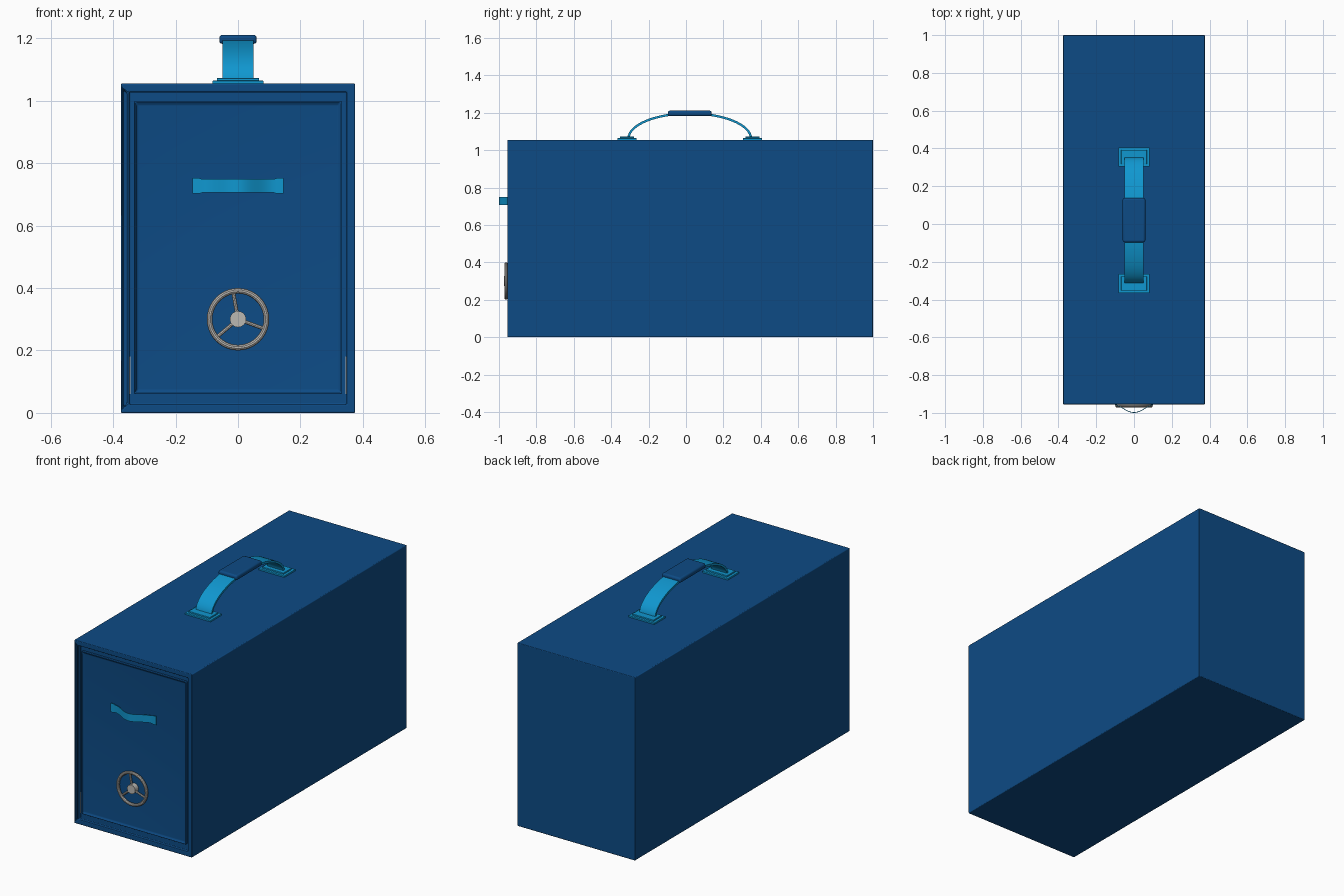
import bpy, bmesh
from math import sin, cos, pi, radians
from mathutils import Vector, Matrix

old = bpy.data.objects.get("Cube")
if old:
    bpy.data.objects.remove(old, do_unlink=True)


def material(name, rgb):
    m = bpy.data.materials.new(name)
    m.use_nodes = True
    m.diffuse_color = (*rgb, 1)
    m.node_tree.nodes["Principled BSDF"].inputs["Base Color"].default_value = (*rgb, 1)
    return m


NAVY = material("dark blue", (0.004, 0.07, 0.235))
CYAN = material("bright blue", (0.005, 0.31, 0.63))
SILVER = material("silver", (0.50, 0.48, 0.45))


def finish(name, bm, mat, bevel=0, segments=3):
    bmesh.ops.recalc_face_normals(bm, faces=bm.faces[:])
    me = bpy.data.meshes.new(name)
    bm.to_mesh(me)
    bm.free()
    me.materials.append(mat)
    ob = bpy.data.objects.new(name, me)
    bpy.context.collection.objects.link(ob)
    if bevel:
        mod = ob.modifiers.new("rounded edges", "BEVEL")
        mod.width, mod.segments = bevel, segments
    bpy.ops.object.select_all(action="DESELECT")
    bpy.context.view_layer.objects.active = ob
    ob.select_set(True)
    bpy.ops.object.shade_smooth_by_angle(angle=radians(35))
    return ob


def block(lo, hi):
    bm = bmesh.new()
    bmesh.ops.create_cube(bm, size=1)
    lo, hi = Vector(lo), Vector(hi)
    for v in bm.verts:
        v.co = (lo + hi) / 2 + v.co * (hi - lo)
    return bm


def box(name, lo, hi, mat, bevel=0):
    return finish(name, block(lo, hi), mat, bevel)


def inset_front(bm, width, push):
    """Inset the face turned to the front and slide it along y."""
    face = min(bm.faces, key=lambda f: f.calc_center_median().y)
    bmesh.ops.inset_region(bm, faces=[face], thickness=width, use_even_offset=True)
    for v in face.verts:
        v.co.y += push


def ribbon(name, path, normals, across, widths, thick, mat):
    """Flat strip along a path; across is the direction of its width."""
    bm = bmesh.new()
    rings = []
    for p, n, w in zip(path, normals, widths):
        rings.append([bm.verts.new(p + across * s * w / 2 + n * d * thick)
                      for s, d in ((-1, 0), (1, 0), (1, 1), (-1, 1))])
    for a, b in zip(rings, rings[1:]):
        for i in range(4):
            j = (i + 1) % 4
            bm.faces.new((a[i], a[j], b[j], b[i]))
    bm.faces.new(rings[0])
    bm.faces.new(rings[-1])
    return finish(name, bm, mat)


def cylinder(name, start, end, radius, mat, sides=16):
    a, b = Vector(start), Vector(end)
    bm = bmesh.new()
    turn = (b - a).to_track_quat("Z", "Y").to_matrix().to_4x4()
    bmesh.ops.create_cone(bm, cap_ends=True, segments=sides, radius1=radius, radius2=radius,
                          depth=(b - a).length, matrix=Matrix.Translation((a + b) / 2) @ turn)
    return finish(name, bm, mat)


# Case with a stepped opening at the front
case = block((-0.375, -0.955, 0), (0.375, 1, 1.055))
inset_front(case, 0.027, 0)
inset_front(case, 0.0, 0.02)
inset_front(case, 0.008, 0)
inset_front(case, 0.0, 0.03)
finish("case", case, NAVY, 0.008)

# Door with a framed, sunken panel
door = block((-0.332, -0.95, 0.062), (0.332, -0.9, 0.998))
inset_front(door, 0.012, 0.008)
inset_front(door, 0.006, -0.004)
finish("door", door, NAVY, 0.003)

# Pale seal seen in the gap around the lower door
box("bottom_seal", (-0.33, -0.93, 0.052), (0.33, -0.9, 0.061), SILVER)
for side, label in ((1, "left"), (-1, "right")):
    x = sorted((side * 0.344, side * 0.347))
    box(label + "_seal", (x[0], -0.939, 0.06), (x[1], -0.93, 0.18), SILVER)

# Bowed pull on the door
xs = [-0.145 + 0.29 * i / 28 for i in range(29)]
pull_path, pull_widths = [], []
for x in xs:
    t = min(1, abs(x) / 0.12)
    pull_path.append(Vector((x, -0.95 - 0.046 * cos(t * pi / 2) ** 2, 0.727)))
    pull_widths.append(0.05 if abs(x) > 0.115 else 0.043)
ribbon("door_pull", pull_path, [Vector((0, -1, 0))] * len(xs), Vector((0, 0, 1)),
       pull_widths, 0.004, CYAN)

# Three-spoked hand wheel
HUB = Vector((0, -0.962, 0.3))
N, M, R, TUBE = 40, 10, 0.091, 0.009
rim = bmesh.new()
grid = [[rim.verts.new(HUB + Vector(((R + TUBE * cos(b)) * cos(a), TUBE * sin(b),
                                     (R + TUBE * cos(b)) * sin(a))))
         for b in (2 * pi * j / M for j in range(M))]
        for a in (2 * pi * i / N for i in range(N))]
for i in range(N):
    for j in range(M):
        k, m = (i + 1) % N, (j + 1) % M
        rim.faces.new((grid[i][j], grid[k][j], grid[k][m], grid[i][m]))
finish("wheel_rim", rim, SILVER)
cylinder("wheel_hub", (0, -0.972, 0.3), (0, -0.935, 0.3), 0.026, SILVER, 24)
for i in range(3):
    a = radians(100 + 120 * i)
    cylinder("wheel_spoke_%d" % (i + 1), HUB, HUB + Vector((cos(a), 0, sin(a))) * R,
             0.006, SILVER, 8)

# Arched carrying strap, its grip and stepped mounting plates
MID = 0.02
angles = [pi * i / 32 for i in range(33)]
strap = [Vector((0, MID + 0.322 * cos(a), 1.06 + 0.13 * sin(a))) for a in angles]
outward = [Vector((0, cos(a), 2.5 * sin(a))).normalized() for a in angles]
ribbon("carry_strap", strap, outward, Vector((1, 0, 0)), [0.1] * 33, 0.012, CYAN)
box("carry_grip", (-0.06, MID - 0.117, 1.182), (0.06, MID + 0.117, 1.211), NAVY, 0.01)
for side, label in ((1, "back"), (-1, "front")):
    y = MID + side * 0.335
    box(label + "_strap_plate", (-0.082, y - 0.051, 1.05), (0.082, y + 0.051, 1.064), CYAN, 0.002)
    box(label + "_strap_step", (-0.068, y - 0.038, 1.06), (0.068, y + 0.038, 1.072), CYAN, 0.002)
